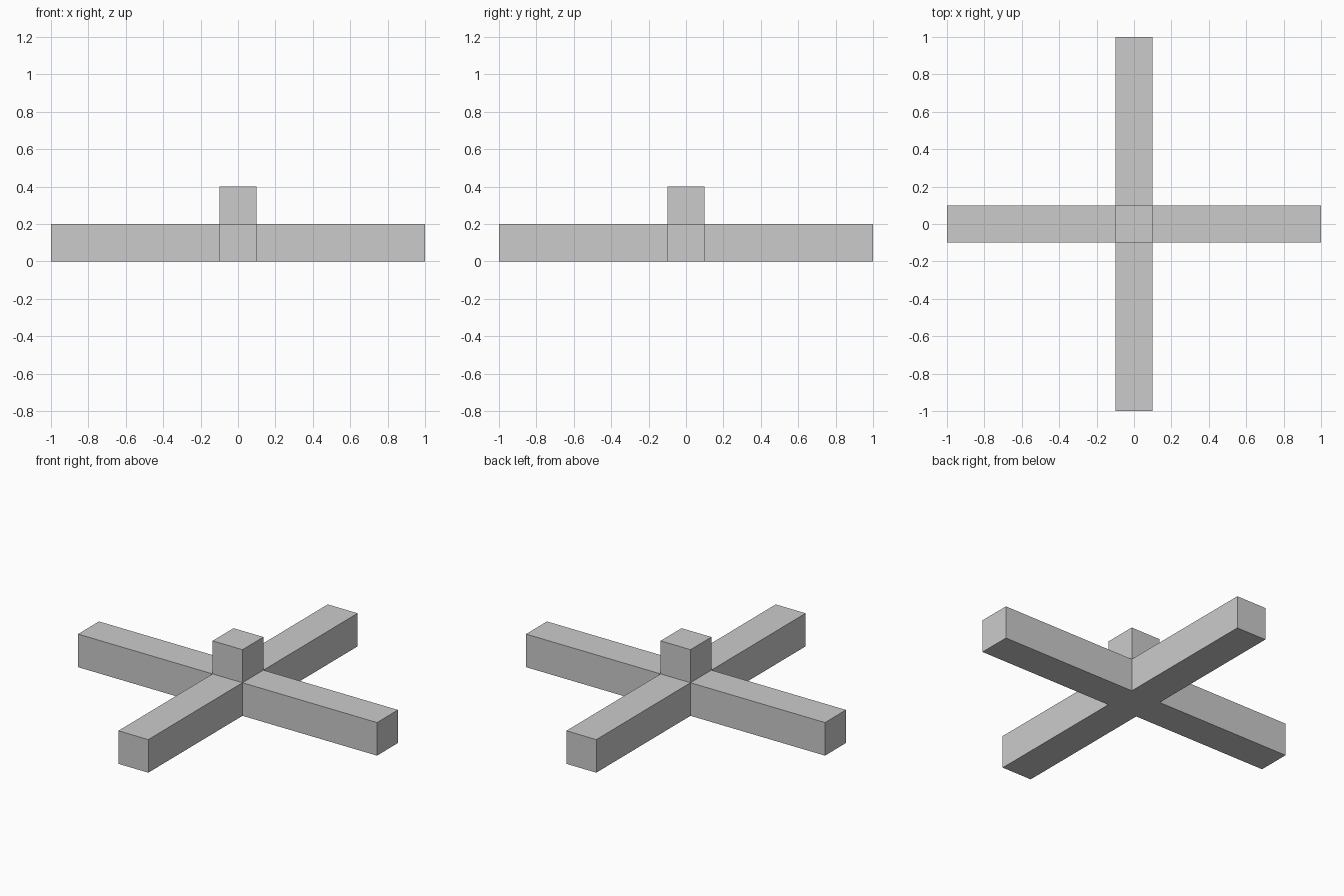
import bpy
import bmesh
from mathutils import Matrix

if "Cube" in bpy.data.objects:
    bpy.data.objects.remove(bpy.data.objects["Cube"])

WIDTH = 0.2       # square bar section
ARM = 0.9         # arm length beyond the hub
STUB = 0.2        # post height above the arms

bm = bmesh.new()

# Central hub
bmesh.ops.create_cube(bm, size=WIDTH, matrix=Matrix.Translation((0, 0, WIDTH / 2)))
bm.normal_update()

# Four arms and the top post, each extruded from its own hub face
sides = [f for f in bm.faces if f.normal.z > -0.5]
for face in sides:
    direction = face.normal.copy()
    length = STUB if direction.z > 0.5 else ARM
    cap = bmesh.ops.extrude_discrete_faces(bm, faces=[face])["faces"][0]
    bmesh.ops.translate(bm, verts=cap.verts, vec=direction * length)

bmesh.ops.recalc_face_normals(bm, faces=bm.faces)

mesh = bpy.data.meshes.new("cross_base_with_post")
bm.to_mesh(mesh)
bm.free()
bpy.context.collection.objects.link(bpy.data.objects.new("cross_base_with_post", mesh))
